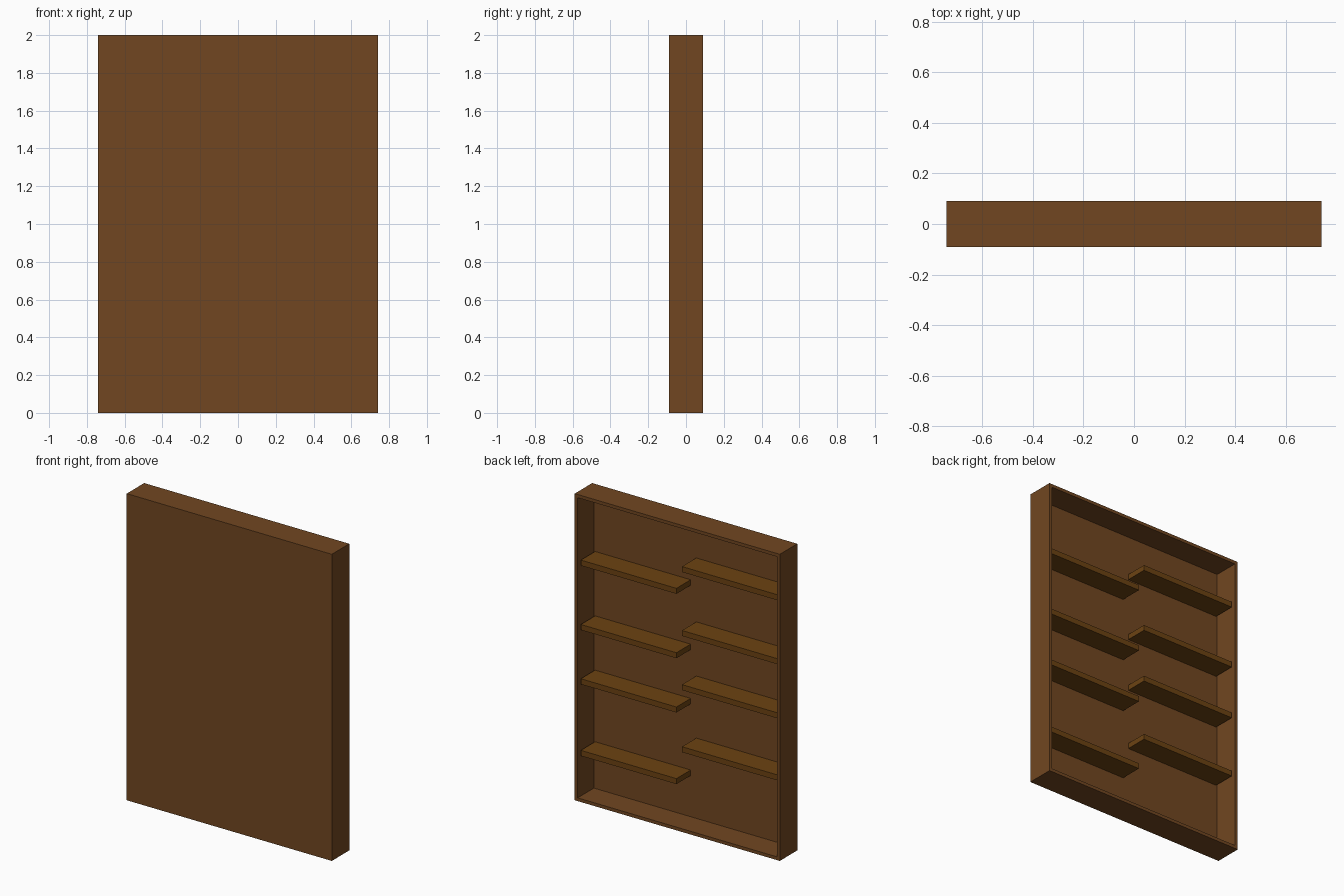
import bpy, bmesh
from mathutils import Vector

if "Cube" in bpy.data.objects:
    bpy.data.objects.remove(bpy.data.objects["Cube"])


def material(name, color):
    m = bpy.data.materials.new(name)
    m.diffuse_color = (*color, 1)
    m.use_nodes = True
    m.node_tree.nodes["Principled BSDF"].inputs["Base Color"].default_value = m.diffuse_color
    return m


def box_mesh(lo, hi):
    lo, hi = Vector(lo), Vector(hi)
    bm = bmesh.new()
    bmesh.ops.create_cube(bm, size=1)
    bmesh.ops.scale(bm, vec=hi - lo, verts=bm.verts)
    bmesh.ops.translate(bm, vec=(lo + hi) / 2, verts=bm.verts)
    return bm


def add(name, bm, mat):
    bm.normal_update()
    me = bpy.data.meshes.new(name)
    bm.to_mesh(me)
    bm.free()
    me.materials.append(mat)
    ob = bpy.data.objects.new(name, me)
    bpy.context.collection.objects.link(ob)
    return ob


wood = material("case_wood", (0.165, 0.062, 0.015))
shelf_wood = material("shelf_wood", (0.15, 0.055, 0.006))

W, D, H = 0.74, 0.09, 2.0      # half width, half depth, height
WALL, PANEL_Y = 0.03, -0.077   # wall thickness, inner face of the panel

# Case: closed front panel with walls, hollowed from the rear
bm = box_mesh((-W, -D, 0), (W, D, H))
bm.normal_update()
rear = max(bm.faces, key=lambda f: f.normal.y)
bmesh.ops.inset_region(bm, faces=[rear], thickness=WALL)
inner = bmesh.ops.extrude_discrete_faces(bm, faces=[rear])["faces"][0]
bmesh.ops.translate(bm, vec=(0, PANEL_Y - D, 0), verts=inner.verts)
add("case", bm, wood)

# Two staggered columns of shelves, listed by top height
columns = {
    "left": (0.02, W - WALL, (1.567, 1.147, 0.793, 0.326)),
    "right": (-W + WALL, -0.02, (1.72, 1.303, 0.95, 0.545)),
}
for side, (x0, x1, tops) in columns.items():
    for i, z in enumerate(tops, 1):
        add(f"shelf_{side}_{i}",
            box_mesh((x0, PANEL_Y, z - 0.036), (x1, 0.07, z)), shelf_wood)
